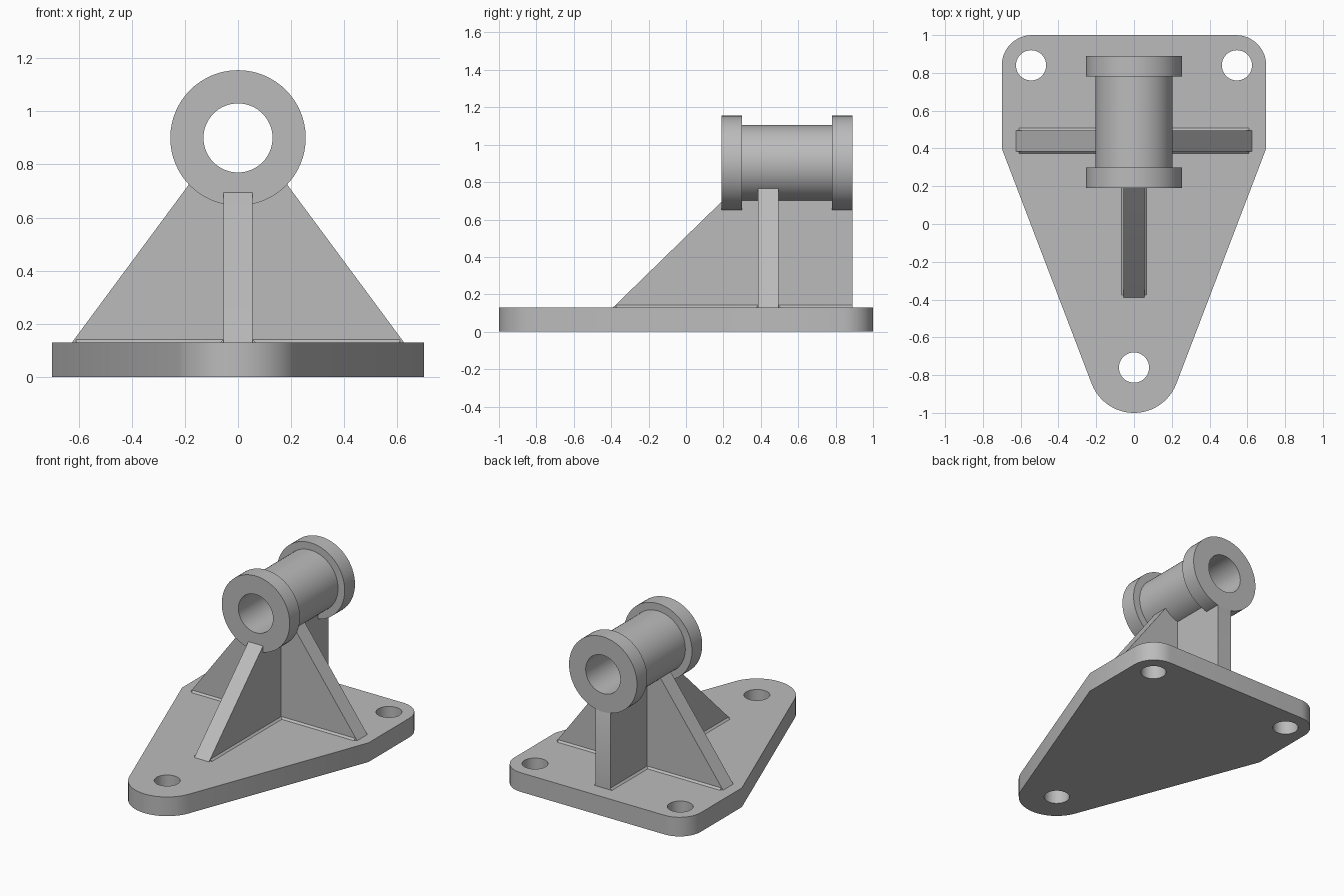
import bpy, bmesh
from math import sin, cos, radians, tau
from mathutils import Vector

if "Cube" in bpy.data.objects:
    bpy.data.objects.remove(bpy.data.objects["Cube"])

GREY = (0.5, 0.5, 0.5, 1)
metal = bpy.data.materials.new("plain grey metal")
metal.use_nodes = True
metal.diffuse_color = GREY
metal.node_tree.nodes["Principled BSDF"].inputs["Base Color"].default_value = GREY

PLATE_TOP = 0.13
AXIS_Z = 0.9
FRONT, BACK = 0.19, 0.89
RIB_HALF = 0.055
RIB_Y = 0.44


def finish(obj):
    obj.data.materials.clear()
    obj.data.materials.append(metal)
    bpy.ops.object.select_all(action="DESELECT")
    obj.select_set(True)
    bpy.context.view_layer.objects.active = obj
    bpy.ops.object.shade_smooth_by_angle(angle=radians(30))


def mesh_object(name, bm):
    bmesh.ops.recalc_face_normals(bm, faces=bm.faces)
    mesh = bpy.data.meshes.new(name)
    bm.to_mesh(mesh)
    bm.free()
    obj = bpy.data.objects.new(name, mesh)
    bpy.context.collection.objects.link(obj)
    finish(obj)


def arc(x, y, r, start, end, steps):
    angles = [radians(start + (end - start) * i / steps) for i in range(steps + 1)]
    return [(x + r * cos(a), y + r * sin(a)) for a in angles]


def prism(name, points, shift):
    """Extrude a flat polygon along a vector."""
    bm = bmesh.new()
    face = bm.faces.new([bm.verts.new(p) for p in points])
    extruded = bmesh.ops.extrude_face_region(bm, geom=[face], use_keep_orig=True)
    verts = [g for g in extruded["geom"] if isinstance(g, bmesh.types.BMVert)]
    bmesh.ops.translate(bm, verts=verts, vec=Vector(shift))
    mesh_object(name, bm)


# Base plate: rounded outline with three bolt holes
outline = (arc(0.54, 0.84, 0.16, 0, 90, 12) + arc(-0.54, 0.84, 0.16, 90, 180, 12)
           + [(-0.7, 0.4)] + arc(0, -0.76, 0.24, 201, 339, 24) + [(0.7, 0.4)])
loops = [outline] + [arc(x, y, 0.08, 0, 350, 35)
                     for x, y in ((-0.545, 0.84), (0.545, 0.84), (0, -0.76))]
curve = bpy.data.curves.new("base_plate", "CURVE")
curve.dimensions = "2D"
curve.fill_mode = "BOTH"
curve.extrude = PLATE_TOP / 2
for loop in loops:
    spline = curve.splines.new("POLY")
    spline.points.add(len(loop) - 1)
    for point, (x, y) in zip(spline.points, loop):
        point.co = (x, y, 0, 1)
    spline.use_cyclic_u = True
plate = bpy.data.objects.new("base_plate", curve)
bpy.context.collection.objects.link(plate)
plate.location.z = PLATE_TOP / 2
bpy.ops.object.select_all(action="DESELECT")
plate.select_set(True)
bpy.context.view_layer.objects.active = plate
bpy.ops.object.convert(target="MESH")
plate = bpy.context.object
bm = bmesh.new()
bm.from_mesh(plate.data)
bmesh.ops.remove_doubles(bm, verts=bm.verts, dist=0.0001)
bmesh.ops.recalc_face_normals(bm, faces=bm.faces)
bm.to_mesh(plate.data)
bm.free()
finish(plate)

# Flanged bushing: revolved wall section around the bore axis
section = [(0.13, FRONT), (0.255, FRONT), (0.255, 0.3), (0.205, 0.3),
           (0.205, 0.78), (0.255, 0.78), (0.255, BACK), (0.13, BACK)]
bm = bmesh.new()
verts = [bm.verts.new((r, y, AXIS_Z)) for r, y in section]
edges = [bm.edges.new((verts[i - 1], verts[i])) for i in range(len(verts))]
bmesh.ops.spin(bm, geom=verts + edges, cent=(0, 0, AXIS_Z), axis=(0, 1, 0),
               angle=tau, steps=64, use_merge=True)
bmesh.ops.remove_doubles(bm, verts=bm.verts, dist=0.0001)
mesh_object("flanged_bushing", bm)

# Long rib: slopes up to the front flange, upright at the back
side = [(-0.39, PLATE_TOP), (FRONT, 0.695), (0.22, 0.72), (0.86, 0.72),
        (BACK, 0.655), (BACK, PLATE_TOP)]
prism("long_rib", [(-RIB_HALF, y, z) for y, z in side], (2 * RIB_HALF, 0, 0))

# Cross rib: triangular wings rising to the bushing sides
wings = [(-0.625, PLATE_TOP), (-0.155, 0.765), (0.155, 0.765), (0.625, PLATE_TOP)]
prism("cross_rib", [(x, RIB_Y - RIB_HALF, z) for x, z in wings], (0, 2 * RIB_HALF, 0))

# Small fillets where the ribs meet the plate
W = 0.012
for s, label in ((1, "left"), (-1, "right")):
    x = s * RIB_HALF
    prism(f"long_rib_fillet_{label}",
          [(x, -0.375, PLATE_TOP), (x + s * W, -0.375, PLATE_TOP), (x, -0.375, PLATE_TOP + W)],
          (0, BACK + 0.375, 0))
for s, label in ((1, "back"), (-1, "front")):
    y = RIB_Y + s * RIB_HALF
    prism(f"cross_rib_fillet_{label}",
          [(-0.61, y, PLATE_TOP), (-0.61, y + s * W, PLATE_TOP), (-0.61, y, PLATE_TOP + W)],
          (1.22, 0, 0))
